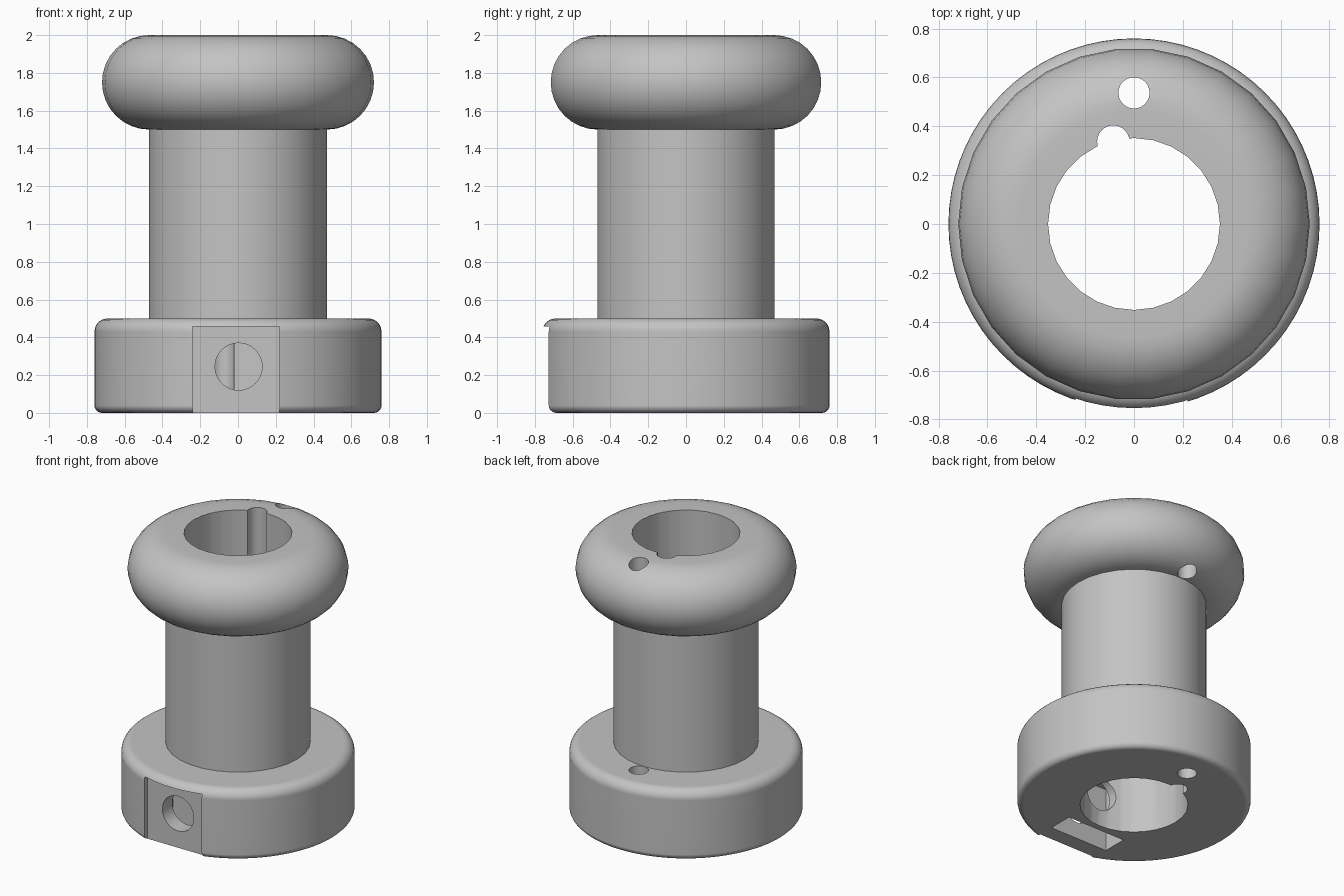
import bpy, bmesh
from math import pi, sin, cos, radians
from mathutils import Matrix, Vector

cube = bpy.data.objects.get("Cube")
if cube:
    bpy.data.objects.remove(cube, do_unlink=True)

grey = bpy.data.materials.new("plain grey")
grey.use_nodes = True
colour = (0.55, 0.55, 0.55, 1)
grey.diffuse_color = colour
grey.node_tree.nodes["Principled BSDF"].inputs["Base Color"].default_value = colour


def make_object(name, bm):
    mesh = bpy.data.meshes.new(name)
    bmesh.ops.recalc_face_normals(bm, faces=bm.faces)
    bm.to_mesh(mesh)
    bm.free()
    mesh.materials.append(grey)
    obj = bpy.data.objects.new(name, mesh)
    bpy.context.collection.objects.link(obj)
    return obj


def arc(radius, height, size, start, end, steps):
    """Quarter or half round in the profile plane, angles in degrees."""
    angles = [radians(start + (end - start) * i / steps) for i in range(steps + 1)]
    return [(radius + size * cos(a), height + size * sin(a)) for a in angles]


def lathe(name, profile, sides):
    bm = bmesh.new()
    verts = [bm.verts.new((r, 0, z)) for r, z in profile]
    edges = [bm.edges.new(pair) for pair in zip(verts, verts[1:])]
    bmesh.ops.spin(bm, geom=verts + edges, cent=(0, 0, 0), axis=(0, 0, 1),
                   angle=2 * pi, steps=sides)
    bmesh.ops.remove_doubles(bm, verts=bm.verts, dist=0.0001)
    return make_object(name, bm)


def rod_cutter(name, start, end, radius, sides):
    start, end = Vector(start), Vector(end)
    turn = (end - start).to_track_quat('Z', 'Y').to_matrix().to_4x4()
    bm = bmesh.new()
    bmesh.ops.create_cone(bm, cap_ends=True, segments=sides, radius1=radius,
                          radius2=radius, depth=(end - start).length,
                          matrix=Matrix.Translation((start + end) / 2) @ turn)
    return make_object(name, bm)


def box_cutter(name, low, high):
    low, high = Vector(low), Vector(high)
    bm = bmesh.new()
    bmesh.ops.create_cube(bm, size=1, matrix=Matrix.Translation((low + high) / 2)
                          @ Matrix.Diagonal((high - low).to_4d()))
    return make_object(name, bm)


def cut(obj, cutters):
    for cutter in cutters:
        mod = obj.modifiers.new(cutter.name, 'BOOLEAN')
        mod.operation = 'DIFFERENCE'
        mod.solver = 'EXACT'
        mod.object = cutter
    graph = bpy.context.evaluated_depsgraph_get()
    mesh = bpy.data.meshes.new_from_object(obj.evaluated_get(graph))
    obj.modifiers.clear()
    obj.data = mesh


# Spool parts: base disc, barrel and rounded rim
base = lathe("base_flange", [(0, 0)] + arc(0.72, 0.04, 0.04, -90, 0, 5)
             + arc(0.69, 0.43, 0.07, 0, 90, 6) + [(0, 0.5)], 72)
barrel = lathe("barrel", [(0, 0.49), (0.472, 0.49), (0.472, 1.51), (0, 1.51)], 30)
rim = lathe("rounded_rim", [(0, 1.5)] + arc(0.47, 1.75, 0.25, -90, 90, 16) + [(0, 2)], 30)

# Holes running the whole height
bore = rod_cutter("bore_cutter", (0, 0, -0.1), (0, 0, 2.1), 0.352, 28)
keyway = rod_cutter("keyway_cutter", (-0.085, 0.338, -0.1), (-0.085, 0.338, 2.1), 0.066, 24)
cord = rod_cutter("cord_hole_cutter", (0, 0.537, -0.1), (0, 0.537, 2.1), 0.064, 24)

# Clamp features in the base: flat front, nut slot and screw hole
flat = box_cutter("front_flat_cutter", (-0.24, -0.9, -0.1), (0.22, -0.685, 0.457))
slot = box_cutter("nut_slot_cutter", (-0.24, -0.572, -0.1), (0.22, -0.395, 0.457))
screw = rod_cutter("screw_hole_cutter", (0.003, -0.9, 0.245), (0.003, -0.1, 0.245), 0.125, 32)

cut(base, [bore, keyway, cord, flat, slot, screw])
cut(barrel, [bore, keyway])
cut(rim, [bore, keyway, cord])

for cutter in (bore, keyway, cord, flat, slot, screw):
    bpy.data.objects.remove(cutter, do_unlink=True)

# Smooth round walls with crisp edges
bpy.ops.object.select_all(action='DESELECT')
for part in (base, barrel, rim):
    part.select_set(True)
    bpy.context.view_layer.objects.active = part
bpy.ops.object.shade_smooth_by_angle(angle=radians(30))
for part in (base, barrel, rim):
    mod = part.modifiers.new("even_shading", 'WEIGHTED_NORMAL')
    mod.keep_sharp = True
